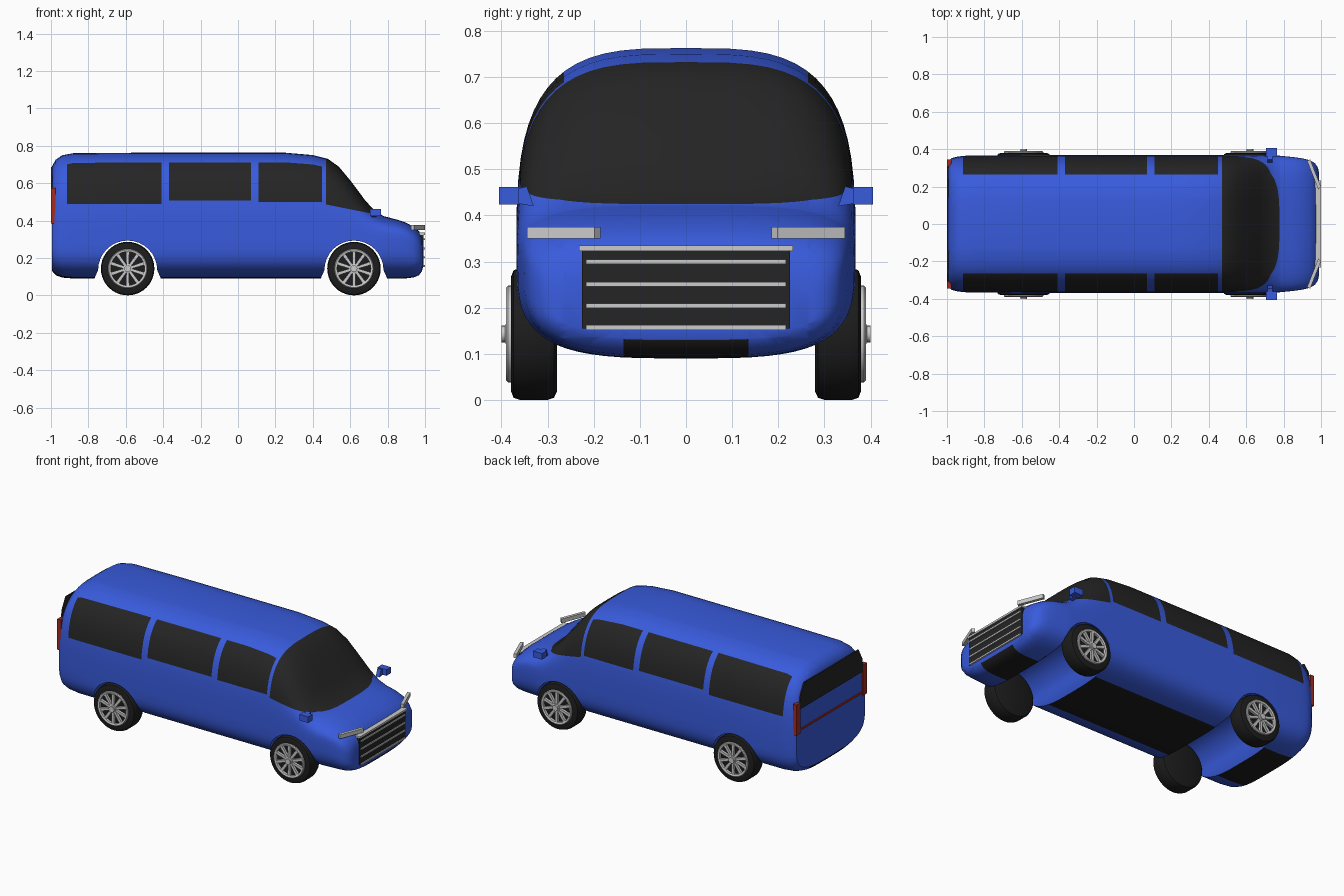
import bpy, bmesh, math
from mathutils import Matrix, Vector

if "Cube" in bpy.data.objects:
    bpy.data.objects.remove(bpy.data.objects["Cube"], do_unlink=True)


def material(name, rgb):
    m = bpy.data.materials.new(name)
    m.use_nodes = True
    m.diffuse_color = (*rgb, 1)
    m.node_tree.nodes["Principled BSDF"].inputs["Base Color"].default_value = (*rgb, 1)
    return m


BLUE = material("body blue", (0.04, 0.105, 0.72))
GLASS = material("dark glass", (0.018, 0.018, 0.018))
TYRE = material("tyre black", (0.012, 0.012, 0.012))
CHROME = material("light chrome", (0.6, 0.6, 0.6))
RED = material("lamp red", (0.36, 0.025, 0.015))


def finish(name, bm, mats, smooth=False):
    bmesh.ops.recalc_face_normals(bm, faces=bm.faces)
    me = bpy.data.meshes.new(name)
    bm.to_mesh(me)
    bm.free()
    for m in mats:
        me.materials.append(m)
    ob = bpy.data.objects.new(name, me)
    bpy.context.scene.collection.objects.link(ob)
    if smooth:
        bpy.ops.object.select_all(action="DESELECT")
        ob.select_set(True)
        bpy.context.view_layer.objects.active = ob
        bpy.ops.object.shade_smooth_by_angle(angle=math.radians(38))
    return ob


def add_prism(bm, pts, axis, lo, hi, matrix=Matrix()):
    """Extrude a 2D outline along an axis; the outline uses the other two axes in order."""
    def place(p, d):
        c = list(p)
        c.insert(axis, d)
        return matrix @ Vector(c)
    rings = [[bm.verts.new(place(p, d)) for p in pts] for d in (lo, hi)]
    n = len(pts)
    for i in range(n):
        j = (i + 1) % n
        bm.faces.new((rings[0][i], rings[0][j], rings[1][j], rings[1][i]))
    bm.faces.new(rings[0])
    bm.faces.new(rings[1])


def prism(name, pts, axis, lo, hi, mat):
    bm = bmesh.new()
    add_prism(bm, pts, axis, lo, hi)
    return finish(name, bm, [mat])


def box(name, x, y, z, mat):
    return prism(name, [(x[0], z[0]), (x[1], z[0]), (x[1], z[1]), (x[0], z[1])], 1, *y, mat)


def add_lathe(bm, profile, centre, side, steps=40):
    """Revolve (radius, y) points about a wheel axle."""
    rings = []
    for k in range(steps):
        a = 2 * math.pi * k / steps
        rings.append([bm.verts.new((centre[0] + r * math.cos(a), side * y,
                                    centre[1] + r * math.sin(a))) for r, y in profile])
    for k in range(steps):
        p, q = rings[k], rings[(k + 1) % steps]
        for i in range(len(profile) - 1):
            bm.faces.new((p[i], p[i + 1], q[i + 1], q[i]))
    bmesh.ops.remove_doubles(bm, verts=bm.verts, dist=1e-5)


# Body stations: x, half width, top, bottom
STATIONS = [
    (-0.994, 0.335, 0.69, 0.13), (-0.975, 0.352, 0.725, 0.108), (-0.94, 0.361, 0.749, 0.095),
    (-0.88, 0.367, 0.76, 0.09), (-0.5, 0.368, 0.763, 0.09), (0.25, 0.368, 0.763, 0.09),
    (0.4, 0.368, 0.75, 0.09), (0.48, 0.368, 0.73, 0.09), (0.54, 0.368, 0.687, 0.09),
    (0.6, 0.368, 0.615, 0.09), (0.68, 0.368, 0.508, 0.09), (0.73, 0.367, 0.453, 0.09),
    (0.78, 0.365, 0.423, 0.09), (0.85, 0.358, 0.405, 0.09), (0.9, 0.351, 0.388, 0.091),
    (0.94, 0.341, 0.365, 0.096), (0.968, 0.325, 0.343, 0.108), (0.984, 0.3, 0.312, 0.13),
    (0.989, 0.275, 0.285, 0.15)]
RING = 64


def superpower(v, e=0.59):
    return math.copysign(abs(v) ** e, v) if abs(v) > 1e-9 else 0.0


bm = bmesh.new()
rings = []
for x, w, top, bottom in STATIONS:
    belt = min(0.3, top - 0.1)
    ring = []
    for k in range(RING):
        a = 2 * math.pi * k / RING
        s = superpower(math.sin(a))
        z = belt + s * ((top - belt) if s > 0 else (belt - bottom))
        ring.append(bm.verts.new((x, w * superpower(math.cos(a)), z)))
    rings.append(ring)
for p, q in zip(rings, rings[1:]):
    for k in range(RING):
        j = (k + 1) % RING
        bm.faces.new((p[k], p[j], q[j], q[k]))
bm.faces.new(rings[0])
bm.faces.new(rings[-1])
shell = finish("body_shell", bm, [BLUE])

# Wheel arch tunnels
WHEELS = {"rear": -0.59, "front": 0.62}
cutters = []
for wx in WHEELS.values():
    arch = [(wx + 0.158 * math.cos(math.pi * k / 16), 0.135 + 0.158 * math.sin(math.pi * k / 16))
            for k in range(17)]
    arch += [(wx - 0.195, 0.05), (wx + 0.195, 0.05)]
    c = prism("arch_cutter", arch, 1, -0.5, 0.5, BLUE)
    c.hide_render = True
    mod = shell.modifiers.new("arch", "BOOLEAN")
    mod.operation = "DIFFERENCE"
    mod.object = c
    cutters.append(c)
bpy.context.view_layer.update()
bm = bmesh.new()
bm.from_object(shell, bpy.context.evaluated_depsgraph_get())
for ob in cutters + [shell]:
    bpy.data.objects.remove(ob, do_unlink=True)

# Cut the body along window and underside borders
SIDE_WINDOWS = [(-0.915, -0.41, 0.488), (-0.37, 0.07, 0.508), (0.11, 0.45, 0.5)]
SCREEN_BACK, SCREEN_FRONT, ROOF_Y = 0.47, 0.785, 0.265
SLOPE = Vector((0.2, 0, 1))
cuts = [((e, 0, 0), (1, 0, 0)) for w in SIDE_WINDOWS for e in w[:2]]
cuts += [((0, 0, w[2]), (0, 0, 1)) for w in SIDE_WINDOWS]
cuts += [((e, 0, 0), (1, 0, 0)) for e in (SCREEN_BACK, SCREEN_FRONT, 0.8)]
cuts += [((0, s * y, 0), (0, 1, 0)) for y in (ROOF_Y, 0.2, 0.135) for s in (-1, 1)]
cuts += [((0, 0, 0.58), SLOPE), ((0, 0, 0.135), (0, 0, 1))]
for co, no in cuts:
    bmesh.ops.bisect_plane(bm, geom=bm.verts[:] + bm.edges[:] + bm.faces[:], dist=1e-5,
                           plane_co=co, plane_no=no)
bm.normal_update()
for f in bm.faces:
    c = f.calc_center_median()
    f.material_index = 0
    side = any(a < c.x < b and c.z > low for a, b, low in SIDE_WINDOWS) and abs(c.y) > ROOF_Y
    screen = SCREEN_BACK < c.x < SCREEN_FRONT and c.dot(SLOPE) > 0.58
    if side or screen:
        f.material_index = 1
    elif c.z < 0.135 and f.normal.z < -0.4 and abs(c.y) < (0.135 if c.x > 0.8 else 0.2):
        f.material_index = 2
finish("body", bm, [BLUE, GLASS, TYRE], smooth=True)

# Wheels: tyre, rim, spokes and hub
for end, wx in WHEELS.items():
    for side, label in ((1, "left"), (-1, "right")):
        centre = (wx, 0.143)
        bm = bmesh.new()
        add_lathe(bm, [(0, 0.28), (0.125, 0.28), (0.138, 0.286), (0.143, 0.3), (0.143, 0.36),
                       (0.138, 0.374), (0.125, 0.379), (0.1, 0.379), (0.095, 0.372), (0, 0.372)],
                  centre, side)
        finish(f"{end}_{label}_tyre", bm, [TYRE], smooth=True)
        bm = bmesh.new()
        add_lathe(bm, [(0.09, 0.37), (0.09, 0.387), (0.094, 0.39), (0.101, 0.39),
                       (0.105, 0.386), (0.105, 0.37)], centre, side)
        add_lathe(bm, [(0.024, 0.37), (0.024, 0.39), (0.018, 0.392), (0.018, 0.4), (0, 0.4)],
                  centre, side, 20)
        for k in range(10):
            turn = Matrix.Translation((wx, 0, 0.143)) @ Matrix.Rotation(k * math.pi / 5, 4, "Y")
            spoke = [(-0.007, 0.015), (0.007, 0.015), (0.009, 0.093), (-0.009, 0.093)]
            add_prism(bm, spoke, 1, side * 0.37, side * 0.386, turn)
        finish(f"{end}_{label}_rim", bm, [CHROME], smooth=True)

# Grille with chrome bars
box("grille", (0.93, 0.993), (-0.225, 0.225), (0.155, 0.325), GLASS)
for i, z in enumerate((0.157, 0.204, 0.251, 0.3)):
    box(f"grille_bar_{i + 1}", (0.98, 0.999), (-0.217, 0.217), (z - 0.005, z + 0.005), CHROME)
box("grille_top_bar", (0.95, 1.0), (-0.232, 0.232), (0.323, 0.335), CHROME)

# Paired headlights, mirrors and tail lights
for s, label in ((1, "left"), (-1, "right")):
    prism(f"{label}_headlight", [(0.925, s * 0.338), (0.942, s * 0.345), (1.0, s * 0.198),
                                 (0.985, s * 0.185)], 2, 0.35, 0.375, CHROME)
    box(f"{label}_mirror", (0.705, 0.765), (s * 0.362, s * 0.405), (0.424, 0.462), BLUE)
    prism(f"{label}_mirror_arm", [(s * 0.33, 0.42), (s * 0.365, 0.426), (s * 0.365, 0.458),
                                  (s * 0.345, 0.463)], 0, 0.715, 0.74, BLUE)
    box(f"{label}_tail_light", (-1.0, -0.975), (s * 0.305, s * 0.345), (0.385, 0.575), RED)

# Rear window and red trim strip
prism("rear_window", [(-0.315, 0.535), (0.315, 0.535), (0.3, 0.62), (0.265, 0.685),
                      (-0.265, 0.685), (-0.3, 0.62)], 0, -1.0, -0.992, GLASS)
box("rear_trim_strip", (-0.999, -0.992), (-0.305, 0.305), (0.4, 0.412), RED)
